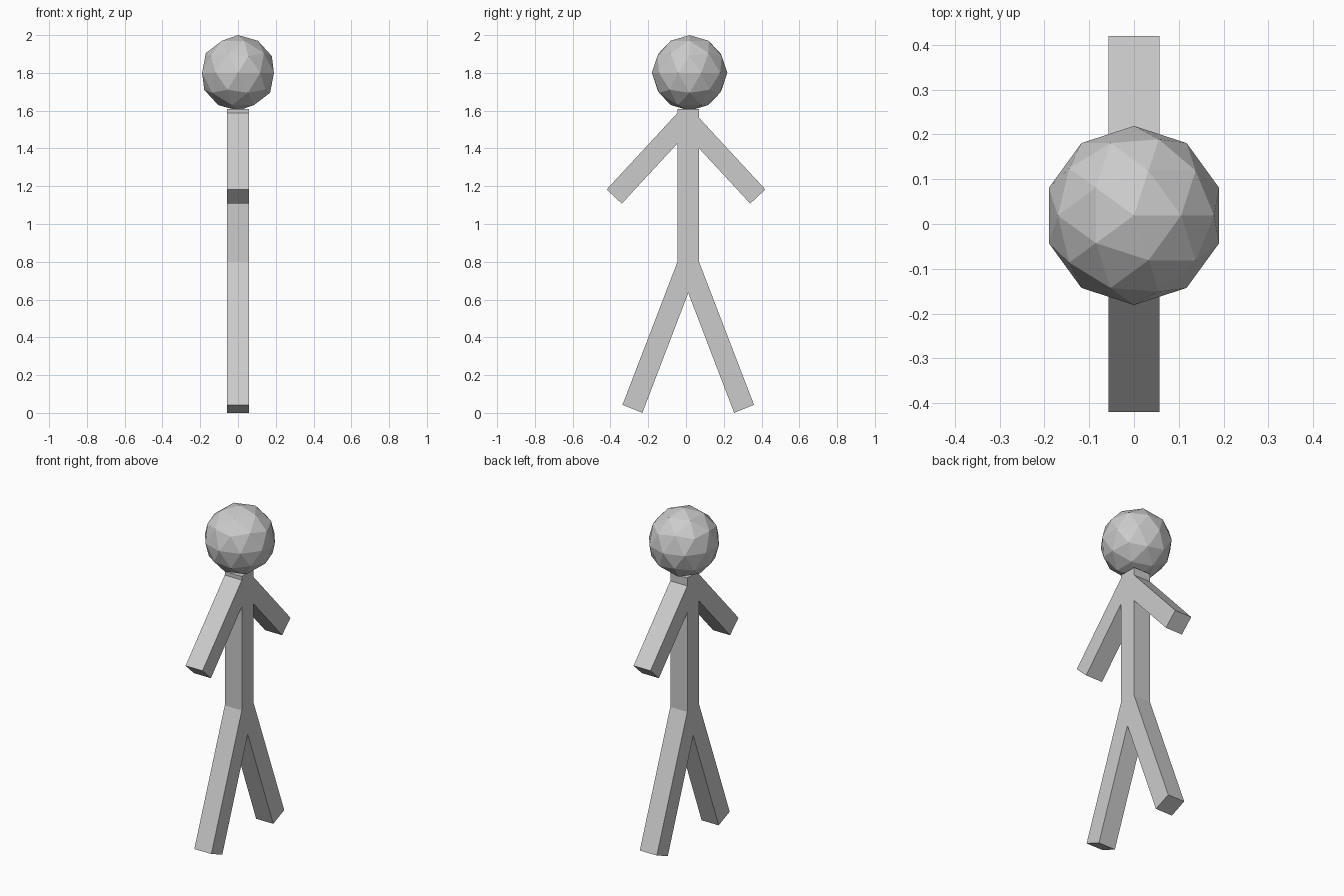
import bpy, bmesh

if "Cube" in bpy.data.objects:
    bpy.data.objects.remove(bpy.data.objects["Cube"])

HALF = 0.057      # half thickness of the figure in x
MID = 0.012       # y of the torso centre line
Y0, Y1 = MID - HALF, MID + HALF


def prism(name, profile):
    """Extrude a (y, z) profile through the figure's thickness."""
    bm = bmesh.new()
    face = bm.faces.new([bm.verts.new((-HALF, y, z)) for y, z in profile])
    ext = bmesh.ops.extrude_face_region(bm, geom=[face])
    verts = [v for v in ext["geom"] if isinstance(v, bmesh.types.BMVert)]
    bmesh.ops.translate(bm, verts=verts, vec=(2 * HALF, 0, 0))
    bmesh.ops.recalc_face_normals(bm, faces=bm.faces)
    mesh = bpy.data.meshes.new(name)
    bm.to_mesh(mesh)
    bm.free()
    obj = bpy.data.objects.new(name, mesh)
    bpy.context.collection.objects.link(obj)


# Torso, with a pointed lower end between the legs
prism("torso", [(Y0, 1.61), (Y0, 0.80), (Y1, 0.80), (Y1, 1.61)])

# Arms: square bars angled down, trimmed where they meet the torso
SLOPE = 1.08
for name, side, root in (("front_arm", -1, -Y0), ("back_arm", 1, Y1)):
    prism(name, [(side * root, 1.183 + SLOPE * (0.42 - root)),
                 (side * 0.42, 1.183),
                 (side * 0.34, 1.108),
                 (side * root, 1.108 + SLOPE * (0.34 - root))])

# Legs: angled bars meeting under the torso
for name, side in (("front_leg", -1), ("back_leg", 1)):
    prism(name, [(MID, 0.80),
                 (MID + side * HALF, 0.80),
                 (MID + side * 0.348, 0.043),
                 (MID + side * 0.243, 0.0),
                 (MID, 0.635)])

# Head: faceted ball
bpy.ops.mesh.primitive_ico_sphere_add(subdivisions=2, radius=0.2,
                                      location=(0, 0.019, 1.8))
bpy.context.object.name = "head"
